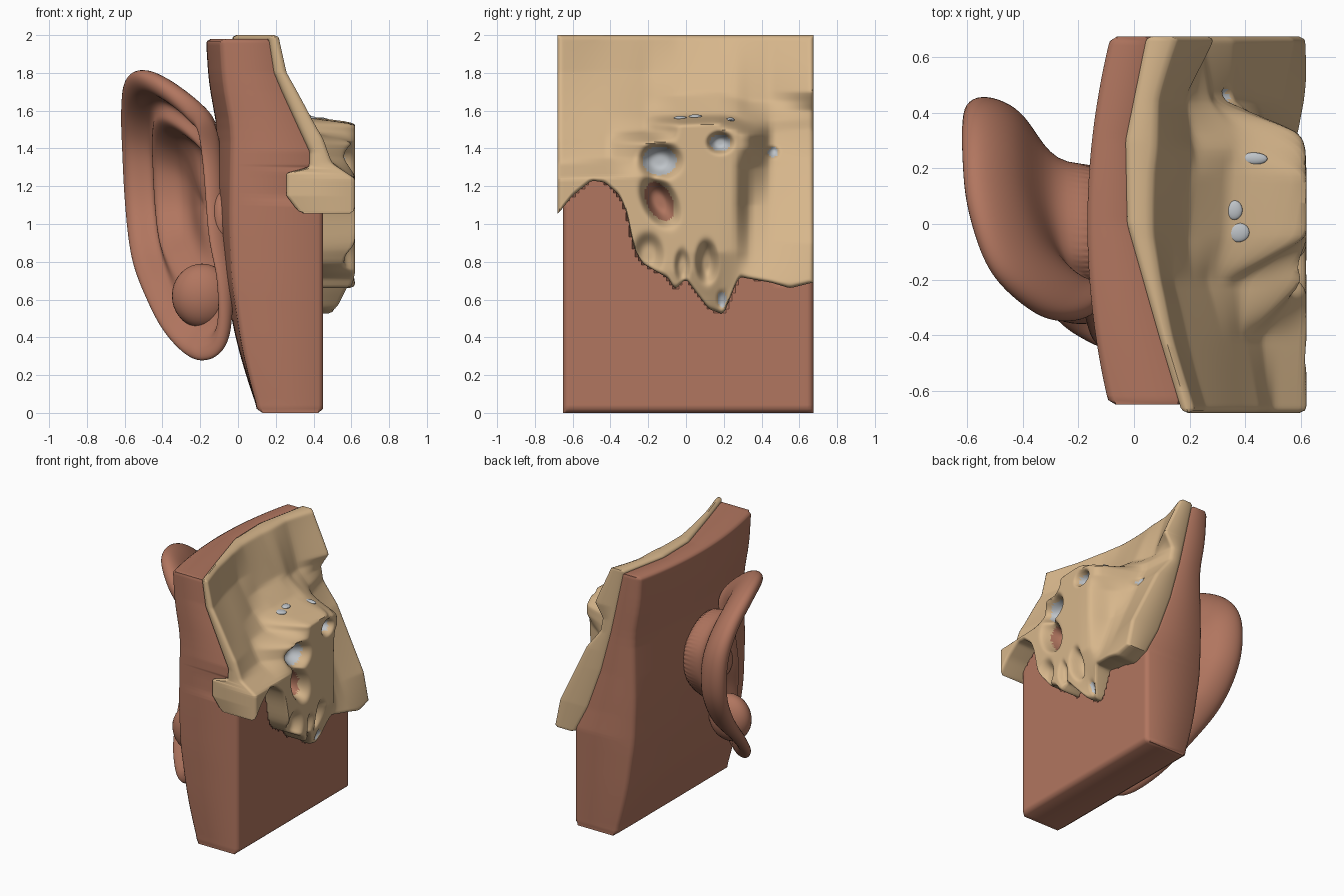
import bpy, bmesh, math
from mathutils import Vector

if "Cube" in bpy.data.objects:
    bpy.data.objects.remove(bpy.data.objects["Cube"])


def material(name, rgb):
    m = bpy.data.materials.new(name)
    m.diffuse_color = (*rgb, 1)
    m.use_nodes = True
    m.node_tree.nodes["Principled BSDF"].inputs["Base Color"].default_value = m.diffuse_color
    return m


SKIN = material("skin", (0.44, 0.18, 0.115))
BONE = material("bone", (0.68, 0.47, 0.26))
GREY = material("inner_ear_grey", (0.52, 0.55, 0.58))


def lerp_table(tab, t):
    if t <= tab[0][0]:
        return tab[0][1]
    for (a, p), (b, q) in zip(tab, tab[1:]):
        if t <= b:
            return p + (q - p) * (t - a) / (b - a)
    return tab[-1][1]


def sheet(tab, y, z):
    return lerp_table([(k, lerp_table(v, z)) for k, v in tab], y)


def soft(tab, y, z, r=0.03):
    pts = [(0, 0)] + [(s * r, 0) for s in (-1, -.5, .5, 1)] + [(0, s * r) for s in (-.5, .5)]
    return sum(sheet(tab, y + a, z + b) for a, b in pts) / 7


def edge_round(e, r=0.025):
    return r - math.sqrt(max(0, r * r - (r - e) ** 2)) if e < r else 0


def finish(name, bm, mats, angle=50):
    bmesh.ops.recalc_face_normals(bm, faces=bm.faces)
    me = bpy.data.meshes.new(name)
    bm.to_mesh(me)
    bm.free()
    ob = bpy.data.objects.new(name, me)
    bpy.context.collection.objects.link(ob)
    for m in mats:
        me.materials.append(m)
    bpy.ops.object.select_all(action='DESELECT')
    ob.select_set(True)
    bpy.context.view_layer.objects.active = ob
    bpy.ops.object.shade_smooth_by_angle(angle=math.radians(angle))
    return ob


# closed slab between two x-surfaces over a (y, z) grid; rows are level above z = 1.27
def slab(name, y0, y1, ny, nz, zlo, ztop, inner, outer, mats, rule=None):
    bm = bmesh.new()
    F, B = [], []
    for i in range(ny + 1):
        y = y0 + (y1 - y0) * i / ny
        lo = zlo(y)
        f, b = [], []
        for j in range(nz + 1):
            t = 2 * j / nz
            z = lo + (1.27 - lo) * t if t < 1 else 1.27 + (ztop - 1.27) * (t - 1)
            e = edge_round(min(y - y0, y1 - y, z - lo, ztop - z))
            f.append(bm.verts.new((inner(y, z) - e, y, z)))
            b.append(bm.verts.new((outer(y, z) + e, y, z)))
        F.append(f)
        B.append(b)
    for i in range(ny):
        for j in range(nz):
            q = bm.faces.new((F[i][j], F[i + 1][j], F[i + 1][j + 1], F[i][j + 1]))
            if rule:
                c = q.calc_center_median()
                q.material_index = rule(c.y, c.z)
            bm.faces.new((B[i][j], B[i][j + 1], B[i + 1][j + 1], B[i + 1][j]))
        for j in (0, nz):
            bm.faces.new((F[i][j], F[i + 1][j], B[i + 1][j], B[i][j]))
    for i in (0, ny):
        for j in range(nz):
            bm.faces.new((F[i][j], F[i][j + 1], B[i][j + 1], B[i][j]))
    return finish(name, bm, mats)


# skull: inner (medial) surface, outer surface and lower edge
MEDIAL = [
    (-.68, [(1.24, .62), (1.32, .5), (1.45, .46), (1.8, .26), (2, .22)]),
    (-.4, [(1.25, .62), (1.35, .46), (1.6, .31), (1.8, .19), (2, .14)]),
    (-.2, [(1.43, .62), (1.49, .38), (1.6, .26), (1.8, .14), (2, .09)]),
    (-.05, [(.62, .59), (.75, .62), (1.53, .62), (1.565, .34), (1.68, .2), (2, .065)]),
    (.18, [(.52, .49), (.85, .62), (1.54, .62), (1.57, .35), (1.7, .2), (2, .065)]),
    (.27, [(.65, .55), (.85, .61), (1.5, .62), (1.55, .4), (1.67, .22), (2, .075)]),
    (.33, [(.7, .6), (1.1, .48), (1.3, .5), (1.4, .6), (1.47, .6), (1.53, .4), (1.65, .21), (2, .08)]),
    (.44, [(.69, .62), (1.15, .43), (1.35, .35), (1.48, .29), (1.55, .28), (1.65, .19), (2, .09)]),
    (.675, [(.69, .62), (.9, .58), (1.35, .36), (1.5, .24), (1.6, .22), (1.7, .29), (2, .16)])]
LATERAL = [
    (-.68, [(1.05, .33), (1.15, .25), (1.27, .25), (1.3, .38), (1.38, .39), (1.8, .2), (2, .17)]),
    (-.4, [(1.1, .33), (1.3, .35), (1.5, .24), (1.7, .14), (2, .085)]),
    (0, [(.6, .38), (1.2, .3), (1.5, .15), (1.8, .02), (2, -.03)]),
    (.3, [(.6, .4), (1.2, .25), (1.6, .05), (2, -.035)]),
    (.67, [(.69, .45), (.9, .34), (1.2, .23), (1.5, .15), (2, .04)])]
LOWER = [(-.68, 1.05), (-.6, 1.15), (-.5, 1.23), (-.43, 1.22), (-.35, 1.15), (-.31, 1.05), (-.28, .88),
         (-.23, .79), (-.09, .71), (-.06, .65), (0, .71), (.05, .64), (.12, .55), (.2, .52),
         (.23, .6), (.28, .72), (.45, .69), (.55, .66), (.67, .69)]
# openings: y, z, half width, half height, depth, material index
HOLES = [(-.14, 1.12, .08, .115, .16, 1), (-.14, 1.335, .1, .085, .13, 2), (.18, 1.43, .06, .05, .09, 2),
         (.46, 1.38, .03, .028, .03, 2), (.19, .6, .025, .045, .02, 2), (.11, .8, .05, .1, .09, 0),
         (-.02, .78, .035, .08, .04, 0), (-.2, .84, .07, .1, .06, 0)]


def hole(h, y, z):
    cy, cz, ry, rz = h[:4]
    lean = .3 * (z - cz) if h[5] == 1 else 0
    return ((y - cy + lean) / ry) ** 2 + ((z - cz) / rz) ** 2


def outer_bone(y, z):
    return soft(LATERAL, y, z, .015)


def inner_bone(y, z):
    x = soft(MEDIAL, y, z)
    x += .006 * math.sin(9 * y + 3 * z) * math.sin(8 * z - 4 * y) * min(1, max(0, (z - 1.3) * 4))
    for h in HOLES:
        x -= h[4] * math.exp(-hole(h, y, z) ** 2 * 1.2)
    return min(.62, max(x, outer_bone(y, z) + .05))


def bone_colour(y, z):
    for h in HOLES:
        if h[5] and hole(h, y, z) < .8:
            return h[5]
    return 0


def lower_edge(y):
    return sum(lerp_table(LOWER, y + d * .007) for d in range(-2, 3)) / 5


slab("temporal_bone", -.68, .675, 150, 160, lower_edge, 2.0, inner_bone, outer_bone,
     [BONE, SKIN, GREY], bone_colour)

# skin block
FACE = [(0, .11), (.18, .06), (.36, .02), (.7, -.03), (1, -.04), (1.5, -.03), (1.75, -.075), (1.98, -.09)]


def outer_skin(y, z):
    x = (lerp_table(FACE, z - .06) + lerp_table(FACE, z) + lerp_table(FACE, z + .06)) / 3
    return x - .08 * min(1, z / 1.2) * (1 - (y / .66) ** 2)


def inner_skin(y, z):
    if z < lower_edge(y) + .015:
        return .45
    return min(.45, outer_bone(y, z) + .02)


slab("skin_block", -.65, .675, 80, 120, lambda y: 0, 1.98, inner_skin, outer_skin, [SKIN])

# outer ear: rings lofted from the head, round the rim and into the bowl
RIM = [(-.13, -.28, 1.32), (-.17, -.31, 1.53), (-.29, -.28, 1.66), (-.44, -.14, 1.75), (-.52, .08, 1.72),
       (-.54, .29, 1.58), (-.535, .4, 1.38), (-.52, .39, 1.1), (-.49, .25, .85), (-.43, .03, .65),
       (-.34, -.18, .47), (-.2, -.34, .35), (-.08, -.41, .42), (-.06, -.42, .7), (-.1, -.37, .95)]
RIM = [Vector(p) for p in RIM]
CENTRE = Vector((-.17, -.06, 1.1))
OUT = Vector((-.9, -.43, 0))


def rim_point(t):
    n = len(RIM)
    i = int(t)
    u = t - i
    a, b, c, d = (RIM[(i + k) % n] for k in (-1, 0, 1, 2))
    return .5 * (2 * b + (c - a) * u + (2 * a - 5 * b + 4 * c - d) * u * u + (3 * b - a - 3 * c + d) * u ** 3)


PROFILE = [(.72, -.09), (.9, -.1), (1.04, -.06), (1.11, .0), (1.08, .06), (1.0, .085), (.92, .07), (.88, .02),
           (.83, -.02), (.76, .0), (.69, .04), (.61, .01), (.54, -.06), (.4, -.07), (.2, -.02), (.05, 0)]
bm = bmesh.new()
N = 72
rings = []
for k in range(len(PROFILE) + 2):
    ring = []
    for i in range(N):
        r = rim_point(i * len(RIM) / N)
        if k < 2:
            p = CENTRE + (r - CENTRE) * (.63, .55)[k]
            p.x = (-.04, max(p.x, -.26))[k]
        else:
            s, d = PROFILE[k - 2]
            g = min(1, max(.3, (r.z - .4) / .4))
            if r.x > -.18:
                g *= .6
            if .55 < s < .93:
                d *= g
            p = CENTRE + (r - CENTRE) * s + OUT * d * (1 if s < .95 else .6 + .4 * g)
        ring.append(bm.verts.new(p))
    rings.append(ring)
for a, b in zip(rings, rings[1:]):
    for i in range(N):
        j = (i + 1) % N
        bm.faces.new((a[i], a[j], b[j], b[i]))
bm.faces.new(rings[0])
bm.faces.new(rings[-1])
ear = finish("outer_ear", bm, [SKIN], 180)
sub = ear.modifiers.new("smooth_form", 'SUBSURF')
sub.levels = sub.render_levels = 2


# small rounded parts
def blob(name, pos, size, mat):
    bm = bmesh.new()
    bmesh.ops.create_uvsphere(bm, u_segments=32, v_segments=18, radius=1)
    for v in bm.verts:
        v.co = Vector(pos) + Vector(a * b for a, b in zip(v.co, size))
    return finish(name, bm, [mat], 180)


blob("tragus", (-.09, -.3, 1.02), (.06, .1, .15), SKIN)
blob("lobe_and_antitragus", (-.19, -.25, .62), (.16, .11, .17), SKIN)

# grey canal openings on the roof of the inner-ear bone
for n, (x, y, rx, ry) in enumerate([(.36, .05, .03, .035), (.375, -.03, .04, .035), (.43, .235, .05, .022)]):
    z = 1.7
    while z > 1.3 and inner_bone(y, z) < x:
        z -= .004
    blob("canal_opening_%d" % (n + 1), (x, y, z), (rx, ry, .012), GREY)
